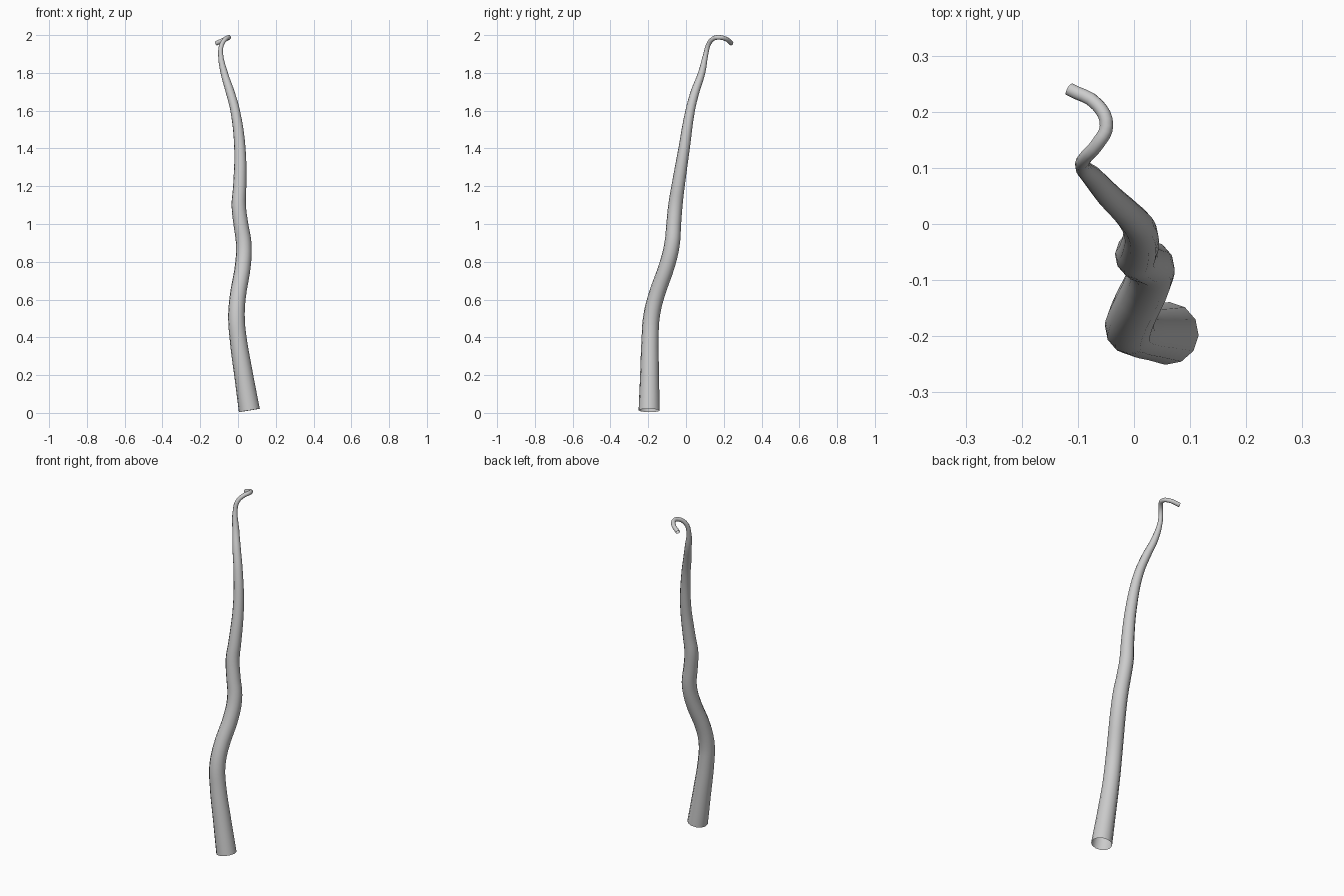
import bpy

# centre line of the tentacle: x, y, z, radius
PATH = [
    (0.060, -0.195, 0.013, 0.056),
    (0.030, -0.193, 0.20, 0.050),
    (0.000, -0.190, 0.40, 0.045),
    (-0.008, -0.184, 0.50, 0.044),
    (-0.003, -0.163, 0.60, 0.043),
    (0.028, -0.095, 0.80, 0.042),
    (0.030, -0.073, 0.90, 0.041),
    (0.015, -0.065, 1.00, 0.039),
    (0.004, -0.056, 1.10, 0.038),
    (0.009, -0.042, 1.20, 0.035),
    (0.010, -0.010, 1.40, 0.030),
    (-0.015, 0.022, 1.60, 0.025),
    (-0.042, 0.048, 1.70, 0.023),
    (-0.073, 0.083, 1.80, 0.019),
    (-0.092, 0.105, 1.90, 0.013),
    (-0.086, 0.119, 1.95, 0.012),
    (-0.064, 0.144, 1.981, 0.012),
    (-0.049, 0.175, 1.988, 0.012),
    (-0.065, 0.212, 1.979, 0.012),
    (-0.115, 0.240, 1.957, 0.012),
]

# tapering open tube swept along the path
curve = bpy.data.curves.new("tentacle_path", 'CURVE')
curve.dimensions = '3D'
curve.bevel_depth = 1.0
curve.bevel_resolution = 4
curve.resolution_u = 4
curve.use_fill_caps = False
spline = curve.splines.new('BEZIER')
spline.bezier_points.add(len(PATH) - 1)
for p, (x, y, z, r) in zip(spline.bezier_points, PATH):
    p.co = (x, y, z)
    p.radius = r
    p.handle_left_type = p.handle_right_type = 'AUTO'

tentacle = bpy.data.objects.new("tentacle", curve)
bpy.context.collection.objects.link(tentacle)

# mesh with smooth shading
bpy.context.view_layer.objects.active = tentacle
tentacle.select_set(True)
bpy.ops.object.convert(target='MESH')
bpy.ops.object.shade_smooth()
